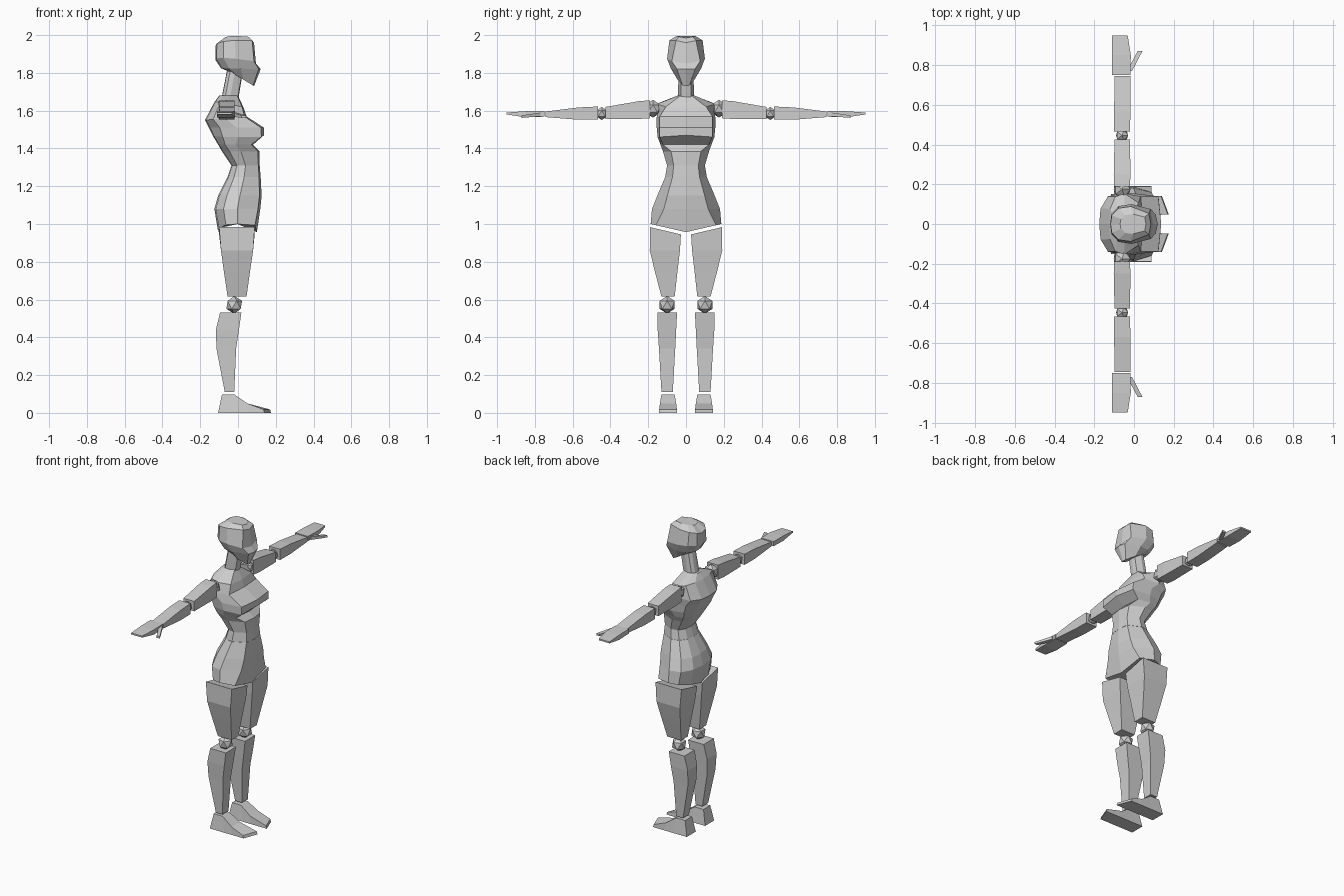
import bpy
import bmesh
from mathutils import Vector

default_cube = bpy.data.objects.get("Cube")
if default_cube:
    bpy.data.objects.remove(default_cube, do_unlink=True)

grey = bpy.data.materials.new("plain_grey")
grey.use_nodes = True
colour = (0.62, 0.62, 0.62, 1)
grey.diffuse_color = colour
grey.node_tree.nodes["Principled BSDF"].inputs["Base Color"].default_value = colour


def finish(name, bm):
    """Turn a bmesh into a flat shaded object."""
    bmesh.ops.recalc_face_normals(bm, faces=bm.faces)
    mesh = bpy.data.meshes.new(name)
    bm.to_mesh(mesh)
    bm.free()
    mesh.materials.append(grey)
    part = bpy.data.objects.new(name, mesh)
    bpy.context.collection.objects.link(part)
    return part


def loft(name, rings):
    """Skin a list of equally long point rings and cap both ends."""
    bm = bmesh.new()
    loops = [[bm.verts.new(point) for point in ring] for ring in rings]
    count = len(loops[0])
    for lower, upper in zip(loops, loops[1:]):
        for i in range(count):
            j = (i + 1) % count
            bm.faces.new((lower[i], lower[j], upper[j], upper[i]))
    bm.faces.new(loops[0])
    bm.faces.new(loops[-1])
    return finish(name, bm)


def body_ring(z, back, front, width, chest=0.65, lift=0, tilt=0):
    """Symmetric ten sided section; lift raises the sides, tilt the front."""
    depth = front - back
    outline = [(0, 0), (0.03, 0.5), (0.2, 0.9), (0.5, 1), (0.95, chest), (1, 0)]
    half = [(back + u * depth, v * width, z + lift * v + tilt * u)
            for u, v in outline]
    mirrored = [(x, -y, h) for x, y, h in half[-2:0:-1]]
    return half + mirrored


def body(name, rows):
    return loft(name, [body_ring(*row) for row in rows])


def leg_part(name, side, rows):
    """Rows: height, back, front, inner, outer, rise of the outer edge."""
    rings = []
    for z, back, front, inner, outer, rise in rows:
        rings.append([(back, side * inner, z), (front, side * inner, z),
                      (front, side * outer, z + rise),
                      (back, side * outer, z + rise)])
    return loft(name, rings)


def arm_part(name, side, rows):
    """Rows: distance from the middle, back, front, bottom, top."""
    rings = []
    for y, back, front, bottom, top in rows:
        rings.append([(back, side * y, bottom), (front, side * y, bottom),
                      (front, side * y, top), (back, side * y, top)])
    return loft(name, rings)


def joint(name, side, x, y, z, radius):
    """Faceted ball between two limb parts."""
    bm = bmesh.new()
    bmesh.ops.create_icosphere(bm, subdivisions=1, radius=radius)
    bmesh.ops.translate(bm, verts=bm.verts, vec=Vector((x, side * y, z)))
    return finish(name, bm)


# Head: crown, brow, cheeks, mouth ridge, chin
body("head", [
    (1.985, -0.07, 0.06, 0.05, 0.7, 0.01),
    (1.945, -0.118, 0.085, 0.088, 0.6, 0.02, 0.015),
    (1.87, -0.12, 0.095, 0.1, 0.75, 0.015, -0.02),
    (1.825, -0.09, 0.12, 0.08, 0.6, 0, -0.005),
    (1.8, -0.03, 0.085, 0.045, 0.4, 0, -0.07),
])

# Neck leaning forward
body("neck", [
    (1.65, -0.09, 0, 0.042),
    (1.83, -0.055, 0.03, 0.04),
])

# Torso: collar, shoulders, bust ledge, ribs, waist
body("torso", [
    (1.68, -0.1, 0, 0.045),
    (1.645, -0.125, 0.03, 0.153, 0.7, 0.005, -0.03),
    (1.55, -0.175, 0.045, 0.155, 0.9, 0, 0.02),
    (1.51, -0.155, 0.137, 0.155, 0.9),
    (1.47, -0.135, 0.137, 0.15, 0.93, -0.01),
    (1.42, -0.105, 0.08, 0.135, 0.9),
    (1.385, -0.085, 0.115, 0.122),
    (1.31, -0.035, 0.115, 0.1),
    (1.25, -0.055, 0.12, 0.11),
])

# Pelvis: waist, hips, pointed lower edge
body("pelvis", [
    (1.249, -0.055, 0.12, 0.11),
    (1.15, -0.105, 0.125, 0.152),
    (1.08, -0.125, 0.118, 0.18),
    (0.957, -0.105, 0.1, 0.187, 0.85, 0.043),
])

for label, side in (("left", 1), ("right", -1)):
    # Legs
    leg_part(label + "_thigh", side, [
        (0.945, -0.1, 0.088, 0.027, 0.19, 0.038),
        (0.86, -0.09, 0.08, 0.032, 0.192, 0),
        (0.75, -0.075, 0.064, 0.045, 0.165, 0),
        (0.615, -0.055, 0.045, 0.06, 0.13, 0),
    ])
    joint(label + "_knee", side, -0.02, 0.1, 0.572, 0.047)
    leg_part(label + "_shin", side, [
        (0.532, -0.095, 0.018, 0.047, 0.152, 0),
        (0.44, -0.117, 0.005, 0.052, 0.15, 0),
        (0.34, -0.114, -0.01, 0.057, 0.143, 0),
        (0.11, -0.07, -0.02, 0.07, 0.13, 0),
    ])

    # Foot: wedge with a slanted toe, skinned from heel to tip
    foot = []
    for heel, toe, height, inset in ((-0.105, -0.085, 0.098, 0.012),
                                     (0, -0.02, 0.098, 0.012),
                                     (0.06, 0.05, 0.05, 0.004),
                                     (0.175, 0.17, 0.018, 0)):
        slant = 0.035 if heel > 0.1 else 0
        inner, outer = side * 0.048, side * 0.142
        foot.append([(heel, inner, 0), (heel - slant, outer, 0),
                     (toe - slant, outer - side * inset, height),
                     (toe, inner + side * inset, height)])
    loft(label + "_foot", foot)

    # Arms
    joint(label + "_shoulder", side, -0.06, 0.175, 1.61, 0.047)
    arm_part(label + "_upper_arm", side, [
        (0.19, -0.1, -0.02, 1.56, 1.655),
        (0.25, -0.102, -0.018, 1.556, 1.65),
        (0.425, -0.098, -0.02, 1.555, 1.62),
    ])
    joint(label + "_elbow", side, -0.06, 0.446, 1.585, 0.034)
    arm_part(label + "_forearm", side, [
        (0.465, -0.1, -0.02, 1.552, 1.622),
        (0.57, -0.1, -0.018, 1.552, 1.617),
        (0.745, -0.098, -0.018, 1.566, 1.595),
    ])

    # Hand and thumb
    arm_part(label + "_hand", side, [
        (0.75, -0.11, -0.018, 1.568, 1.598),
        (0.85, -0.11, -0.016, 1.565, 1.597),
        (0.95, -0.11, -0.032, 1.58, 1.59),
    ])
    arm_part(label + "_thumb", side, [
        (0.77, -0.035, -0.01, 1.57, 1.59),
        (0.87, 0.018, 0.042, 1.562, 1.575),
    ])
